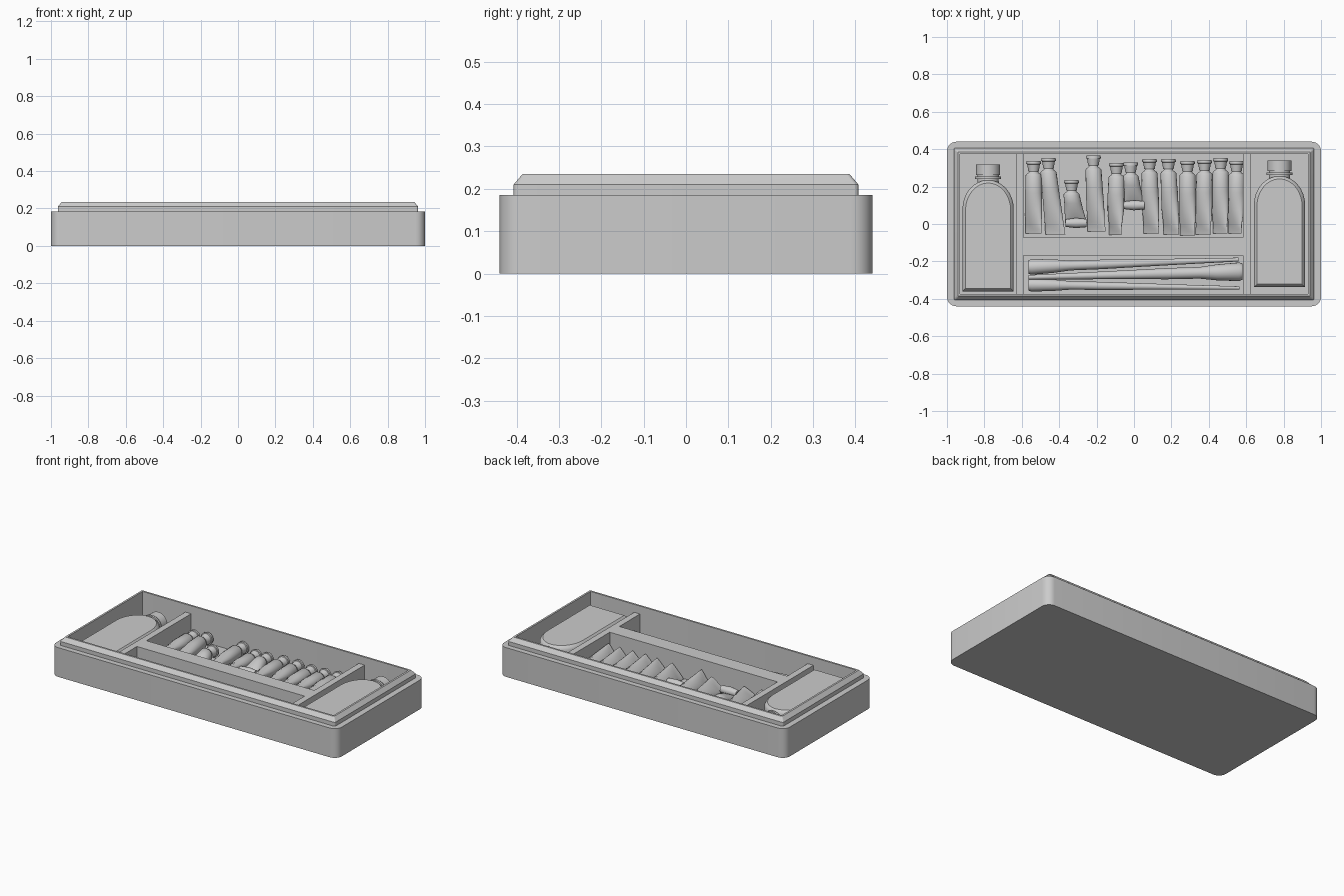
import bpy, bmesh
from math import pi, sin, cos, radians
from mathutils import Vector

cube = bpy.data.objects.get("Cube")
if cube:
    bpy.data.objects.remove(cube, do_unlink=True)

grey = bpy.data.materials.new("plain grey")
grey.use_nodes = True
tone = (0.6, 0.6, 0.6, 1)
grey.diffuse_color = tone
grey.node_tree.nodes["Principled BSDF"].inputs["Base Color"].default_value = tone

FLOOR = 0.03
DIVIDER_TOP = 0.185


def finish(name, bm, angle=35):
    bmesh.ops.recalc_face_normals(bm, faces=bm.faces)
    mesh = bpy.data.meshes.new(name)
    bm.to_mesh(mesh)
    bm.free()
    obj = bpy.data.objects.new(name, mesh)
    bpy.context.collection.objects.link(obj)
    mesh.materials.append(grey)
    bpy.ops.object.select_all(action='DESELECT')
    obj.select_set(True)
    bpy.context.view_layer.objects.active = obj
    bpy.ops.object.shade_smooth_by_angle(angle=radians(angle))
    return obj


def add_loft(bm, rings):
    """Skin a list of point rings and close both ends."""
    loops = [[bm.verts.new(p) for p in ring] for ring in rings]
    n = len(loops[0])
    for a, b in zip(loops, loops[1:]):
        for i in range(n):
            j = (i + 1) % n
            bm.faces.new((a[i], a[j], b[j], b[i]))
    bm.faces.new(loops[0][::-1])
    bm.faces.new(loops[-1])


def rounded_rect(hx, hy, r, z, steps=6):
    ring = []
    for k, (sx, sy) in enumerate(((1, 1), (-1, 1), (-1, -1), (1, -1))):
        for i in range(steps + 1):
            a = (k + i / steps) * pi / 2
            ring.append((sx * (hx - r) + r * cos(a), sy * (hy - r) + r * sin(a), z))
    return ring


def ellipse(center, axis, w, h, tilt=0, n=20):
    """Ring around a horizontal axis, w across and h upward, rolled by tilt."""
    axis = Vector(axis).normalized()
    up = Vector((0, 0, 1))
    side = axis.cross(up)
    if side.x + side.y < 0:
        side = -side
    u = side * cos(tilt) + up * sin(tilt)
    v = up * cos(tilt) - side * sin(tilt)
    return [Vector(center) + u * w * cos(2 * pi * i / n) + v * h * sin(2 * pi * i / n)
            for i in range(n)]


def block(name, x0, x1, y0, y1, z0, z1):
    bm = bmesh.new()
    add_loft(bm, [[(x0, y0, z), (x1, y0, z), (x1, y1, z), (x0, y1, z)] for z in (z0, z1)])
    return finish(name, bm)


# Tray: outer wall, ledge, chamfered rim and hollow inside
bm = bmesh.new()
add_loft(bm, [rounded_rect(*p) for p in (
    (1, 0.44, 0.05, 0), (1, 0.44, 0.05, 0.185), (0.963, 0.407, 0.01, 0.185),
    (0.963, 0.407, 0.01, 0.21), (0.942, 0.386, 0.008, 0.235),
    (0.93, 0.374, 0.003, 0.235), (0.93, 0.374, 0.003, FLOOR))])
finish("tray", bm)

# Dividers
for side, x in (("right", -0.61), ("left", 0.604)):
    block(side + "_divider", x - 0.02, x + 0.02, -0.374, 0.374, FLOOR, DIVIDER_TOP)
block("cross_divider", -0.59, 0.584, -0.168, -0.072, FLOOR, DIVIDER_TOP)


# Flat bottles with arched shoulders and screw caps
def bottle(name, cx, dy):
    half, arch = 0.137, 0.08
    outline = [(-half, -0.36), (half, -0.36)]
    for i in range(17):
        a = pi * i / 16
        outline.append((half * cos(a), arch + 0.155 * sin(a)))

    def layer(inset, z):
        k = 1 - inset / half
        return [(cx + x * k, -0.06 + dy + (y + 0.06) * (1 - inset / 0.3), z) for x, y in outline]

    bm = bmesh.new()
    add_loft(bm, [layer(0.015, FLOOR), layer(0, 0.05), layer(0, 0.155),
                  layer(0.006, 0.168), layer(0.016, 0.177)])
    finish(name + "_body", bm)
    bm = bmesh.new()
    add_loft(bm, [ellipse((cx, y + dy, 0.103), (0, 1, 0), r, r, n=28) for y, r in (
        (0.18, 0.06), (0.24, 0.056), (0.24, 0.07), (0.253, 0.07),
        (0.253, 0.057), (0.262, 0.057), (0.262, 0.064), (0.318, 0.064))])
    finish(name + "_cap", bm)


bottle("right_bottle", -0.78, 0)
bottle("left_bottle", 0.778, 0.022)


# Paint tubes: round shoulder flattening into a tilted crimped end
def tube(name, x, top, end_x, end_y, tilt, rolled=False):
    start = Vector((x, top - 0.078, FLOOR + 0.045))
    end = Vector((end_x, end_y, 0.06 if rolled else 0.08))
    axis = (0, 1, 0)
    bm = bmesh.new()
    rings = [ellipse(start + Vector((0, d, 0)), axis, r, r)
             for d, r in ((0.03, 0.022), (0.016, 0.026), (0.008, 0.038))]
    for t, w, h in ((0, 0.043, 0.043), (0.3, 0.046, 0.039), (0.6, 0.051, 0.027),
                    (0.85, 0.056, 0.012), (0.93, 0.058, 0.005), (1, 0.058, 0.004)):
        rings.append(ellipse(start.lerp(end, t), axis, w, h, radians(tilt) * min(1, t * 1.2)))
    add_loft(bm, rings)
    if rolled:
        add_loft(bm, [ellipse(end + Vector((d, 0, 0.02)), (1, 0, 0), r, r)
                      for d, r in ((-0.055, 0.02), (0, 0.027), (0.055, 0.022))])
    finish(name, bm, 50)
    bm = bmesh.new()
    add_loft(bm, [ellipse((x, top - d, start.z), axis, r, r) for d, r in (
        (0.055, 0.028), (0.018, 0.034), (0.016, 0.04), (0, 0.038))])
    finish(name + "_cap", bm)


tubes = [
    (-0.537, 0.337, -0.537, -0.05, 42), (-0.457, 0.353, -0.42, -0.055, 25),
    (-0.334, 0.235, -0.31, 0.005, 0, True), (-0.217, 0.367, -0.2, -0.04, 35),
    (-0.094, 0.326, -0.1, -0.06, 55), (-0.018, 0.33, 0, 0.1, 0, True),
    (0.083, 0.348, 0.093, -0.05, 45), (0.184, 0.348, 0.2, -0.055, 45),
    (0.286, 0.337, 0.286, -0.062, 45), (0.377, 0.342, 0.37, -0.055, 45),
    (0.463, 0.352, 0.46, -0.05, 48), (0.548, 0.337, 0.54, -0.05, 52)]
for i, row in enumerate(tubes):
    tube(f"paint_tube_{i + 1}", *row)


# Brushes: flared head, ferrule and long tapering handle
def brush(name, head_x, head_y, tail_x, tail_y, r):
    bm = bmesh.new()
    rings = []
    for t, k in ((0, 0.85), (0.015, 1), (0.12, 0.85), (0.2, 0.62),
                 (0.35, 0.6), (0.5, 0.5), (0.75, 0.36), (1, 0.24)):
        x = head_x + (tail_x - head_x) * t
        y = head_y + (tail_y - head_y) * t
        rings.append(ellipse((x, y, FLOOR + r), (1, 0, 0), r * k, r * k))
    add_loft(bm, rings)
    finish(name, bm)


brush("back_brush", -0.565, -0.23, 0.56, -0.19, 0.042)
brush("middle_brush", 0.58, -0.255, -0.565, -0.285, 0.05)
brush("front_brush", -0.565, -0.325, 0.565, -0.342, 0.036)
